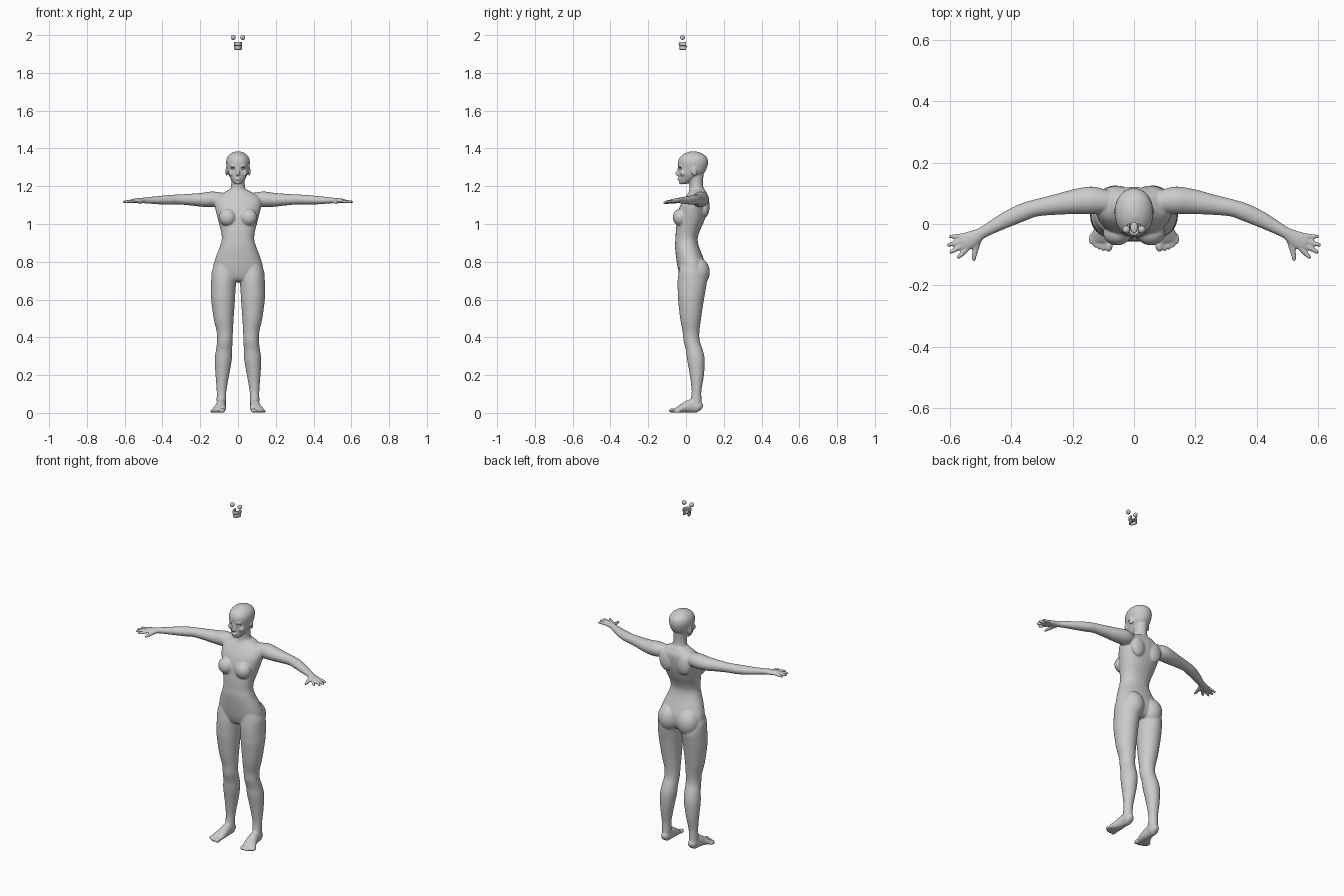
import bpy, bmesh, math
from mathutils import Vector, Matrix


def catmull(p0, p1, p2, p3, t):
    return [0.5 * (2 * b + (c - a) * t + (2 * a - 5 * b + 4 * c - d) * t * t
                   + (3 * b - a - 3 * c + d) * t ** 3) for a, b, c, d in zip(p0, p1, p2, p3)]


def loft(bm, secs, along=False, p=2.0, sub=5, n=32):
    """Smooth tube through (x, y, z, a, b); rings are flat, or square to the path if along."""
    pts = []
    for i in range(len(secs) - 1):
        q = [secs[max(0, min(len(secs) - 1, i + k))] for k in (-1, 0, 1, 2)]
        pts += [catmull(*q, j / sub) for j in range(sub)]
    pts.append(secs[-1])
    rings = []
    for i, s in enumerate(pts):
        u, v = Vector((1, 0, 0)), Vector((0, 1, 0))
        if along:
            t = (Vector(pts[min(i + 1, len(pts) - 1)][:3]) - Vector(pts[max(i - 1, 0)][:3])).normalized()
            u = t.cross(Vector((0, 0, 1))).normalized()
            v = u.cross(t)
        ring = []
        for k in range(n):
            c, d = math.cos(math.tau * k / n), math.sin(math.tau * k / n)
            c = math.copysign(abs(c) ** (2 / p), c)
            d = math.copysign(abs(d) ** (2 / p), d)
            ring.append(bm.verts.new(Vector(s[:3]) + u * c * s[3] + v * d * s[4]))
        rings.append(ring)
    for r, q in zip(rings, rings[1:]):
        for k in range(n):
            bm.faces.new((r[k], r[(k + 1) % n], q[(k + 1) % n], q[k]))
    bm.faces.new(rings[0])
    bm.faces.new(rings[-1])


def ball(bm, c, r, rot=0.0):
    m = Matrix.Translation(c) @ Matrix.Rotation(rot, 4, 'Z') @ Matrix.Diagonal((*r, 1))
    bmesh.ops.create_uvsphere(bm, u_segments=24, v_segments=16, radius=1, matrix=m)


def V(z, cx, hw, yf, yb):
    return (cx, (yf + yb) / 2, z, hw, (yb - yf) / 2)


def side(secs, s):
    return [(q[0] * s, *q[1:]) for q in secs]


def make(name, bm):
    bmesh.ops.recalc_face_normals(bm, faces=bm.faces)
    for f in bm.faces:
        f.smooth = True
    me = bpy.data.meshes.new(name)
    bm.to_mesh(me)
    bm.free()
    ob = bpy.data.objects.new(name, me)
    bpy.context.collection.objects.link(ob)
    return ob


bm = bmesh.new()

# torso
loft(bm, [V(.692, 0, .07, .0, .075), V(.705, 0, .105, -.022, .092), V(.735, 0, .131, -.036, .105),
          V(.78, 0, .131, -.046, .105), V(.83, 0, .116, -.053, .088), V(.88, 0, .096, -.058, .069),
          V(.92, 0, .086, -.056, .062), V(.96, 0, .090, -.054, .072), V(1.0, 0, .10, -.05, .09),
          V(1.05, 0, .113, -.045, .108), V(1.1, 0, .124, -.03, .118), V(1.14, 0, .118, -.006, .12),
          V(1.165, 0, .08, .012, .11), V(1.182, 0, .046, .02, .1)], p=2.2)
# neck
loft(bm, [V(1.15, 0, .05, .01, .105), V(1.18, 0, .041, .018, .096), V(1.21, 0, .036, .018, .09),
          V(1.25, 0, .037, .01, .092), V(1.28, 0, .04, .01, .095)])
# head
loft(bm, [V(1.211, 0, .014, -.029, .0), V(1.222, 0, .027, -.034, .025), V(1.245, 0, .042, -.036, .06),
          V(1.27, 0, .053, -.038, .096), V(1.30, 0, .060, -.040, .112), V(1.33, 0, .063, -.042, .117),
          V(1.355, 0, .056, -.031, .109), V(1.374, 0, .037, -.006, .084), V(1.384, 0, .014, .022, .055)], p=2.1)
# nose, lips, chin
loft(bm, [V(1.306, 0, .005, -.043, -.02), V(1.29, 0, .006, -.046, -.02), V(1.268, 0, .009, -.059, -.02),
          V(1.26, 0, .011, -.055, -.02), V(1.255, 0, .008, -.046, -.02)])
ball(bm, (0, -.036, 1.2415), (.016, .010, .004))
ball(bm, (0, -.035, 1.2345), (.014, .010, .0045))
ball(bm, (0, -.026, 1.219), (.013, .012, .01))

for s in (1, -1):
    # ear, brow, cheek
    ball(bm, (s * .06, .045, 1.277), (.005, .015, .025), s * .35)
    ball(bm, (s * .024, -.031, 1.308), (.019, .009, .005), s * .3)
    ball(bm, (s * .033, -.014, 1.27), (.018, .018, .018))
    # breast, shoulder blade, buttock
    ball(bm, (s * .055, -.03, 1.035), (.046, .04, .046))
    ball(bm, (s * .055, .1, 1.095), (.045, .025, .06))
    ball(bm, (s * .062, .062, .745), (.064, .064, .078))
    # leg
    loft(bm, side([V(.8, .072, .045, -.03, .07), V(.75, .075, .063, -.038, .095), V(.70, .076, .066, -.044, .11),
                   V(.65, .078, .065, -.044, .104), V(.6, .079, .063, -.042, .095), V(.5, .076, .053, -.031, .08),
                   V(.43, .07, .043, -.018, .071), V(.38, .070, .041, -.013, .073), V(.33, .074, .043, .0, .09),
                   V(.28, .078, .045, .006, .099), V(.2, .083, .036, .02, .095), V(.12, .087, .026, .03, .082),
                   V(.07, .088, .025, .025, .082), V(.03, .088, .024, .02, .083)], s))
    # foot and toes
    loft(bm, side([(.088, .083, .022, .012, .015), (.088, .068, .031, .024, .03), (.09, .03, .037, .026, .036),
                   (.094, -.01, .027, .031, .027), (.102, -.04, .017, .037, .017),
                   (.106, -.058, .012, .033, .011)], s), along=True)
    for i in range(5):
        r = .0125 if i == 0 else .0085
        ball(bm, (s * (.081 + .0135 * i + (.004 if i else 0)), -.071 + .0025 * i * i * .6, r), (r, .021, r), s * .15)
    # arm and palm
    loft(bm, side([(.085, .072, 1.132, .036, .034), (.135, .077, 1.131, .045, .041), (.19, .073, 1.128, .041, .037),
                   (.25, .064, 1.129, .034, .031), (.32, .052, 1.130, .028, .026), (.36, .039, 1.128, .029, .026),
                   (.42, .012, 1.126, .026, .022), (.49, -.026, 1.125, .019, .016), (.515, -.041, 1.124, .024, .014),
                   (.545, -.056, 1.123, .029, .012), (.562, -.063, 1.122, .025, .009)], s), along=True)
    # fingers and thumb
    for base, tip, r in (((.55, -.037), (.604, -.042), .0075), ((.553, -.052), (.610, -.07), .008),
                         ((.55, -.066), (.602, -.094), .0082), ((.54, -.078), (.576, -.112), .008)):
        b, t = Vector((*base, 1.122)), Vector((*tip, 1.117))
        loft(bm, side([(*b.lerp(t, f), r * k, r * k) for f, k in
                       ((0, 1), (.45, 1.05), (.85, .9), (.96, .7), (1.01, .3))], s), along=True, n=16)
    loft(bm, side([(.505, -.045, 1.12, .011, .01), (.514, -.073, 1.117, .011, .01), (.52, -.1, 1.114, .009, .008),
                   (.522, -.117, 1.112, .007, .006), (.523, -.122, 1.112, .003, .003)], s), along=True, n=16)

body = make("body", bm)
rm = body.modifiers.new("skin", 'REMESH')
rm.mode = 'VOXEL'
rm.voxel_size = .004
rm.use_smooth_shade = True
sm = body.modifiers.new("soften", 'SMOOTH')
sm.factor = .5
sm.iterations = 9

# empty eye sockets
bm = bmesh.new()
for s in (1, -1):
    ball(bm, (s * .025, -.026, 1.295), (.013, .014, .0055))
cutter = make("eye_socket_cutter", bm)
cutter.hide_render = True
cutter.hide_viewport = True
bo = body.modifiers.new("sockets", 'BOOLEAN')
bo.operation = 'DIFFERENCE'
bo.object = cutter

# loose eyeballs floating above
for s, name in ((1, "left_eye"), (-1, "right_eye")):
    bm = bmesh.new()
    ball(bm, (s * .025, -.018, 1.9875), (.0125, .0125, .0125))
    ball(bm, (s * .025, -.025, 1.9875), (.0065, .0068, .0065))
    make(name, bm)

# loose dentures and tongue
for name, z, w, d, y0 in (("upper_teeth", 1.953, .018, .034, 0), ("lower_teeth", 1.932, .016, .032, .001)):
    bm = bmesh.new()
    arch = [(w * math.cos(math.pi * k / 10), y0 - d * math.sin(math.pi * k / 10), z, .0045, .010) for k in range(11)]
    loft(bm, arch, along=True, p=3, sub=3, n=16)
    make(name, bm)
bm = bmesh.new()
ball(bm, (0, -.012, 1.94), (.012, .019, .006))
make("tongue", bm)
